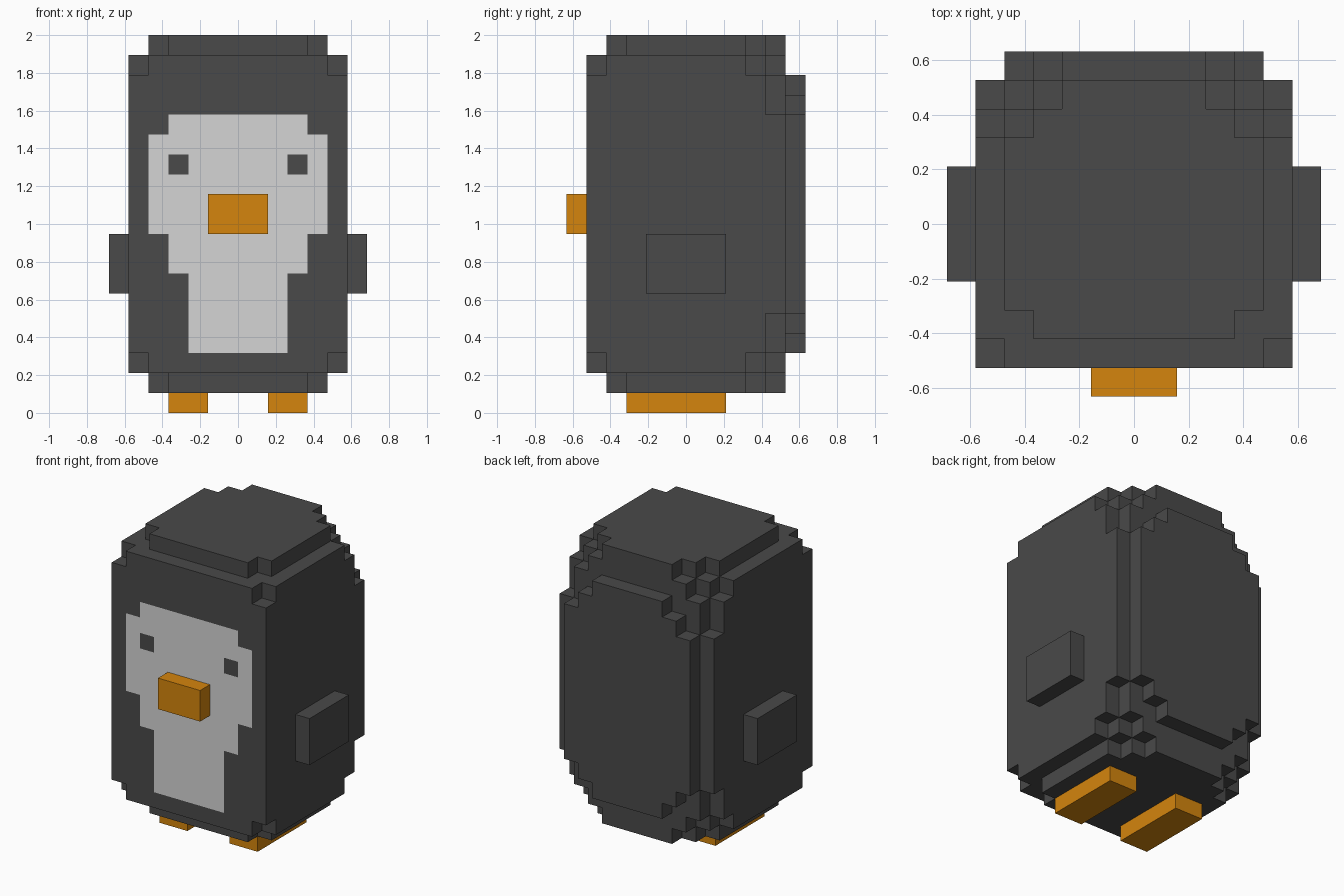
import bpy, bmesh, math
from mathutils import Vector

if "Cube" in bpy.data.objects:
    bpy.data.objects.remove(bpy.data.objects["Cube"])

U = 2 / 19  # size of one block


def material(name, rgb):
    m = bpy.data.materials.new(name)
    m.diffuse_color = (*rgb, 1)
    m.use_nodes = True
    m.node_tree.nodes["Principled BSDF"].inputs["Base Color"].default_value = m.diffuse_color
    return m


DARK = material("charcoal", (0.067, 0.067, 0.067))
WHITE = material("pale_grey", (0.66, 0.66, 0.66))
ORANGE = material("orange", (0.66, 0.235, 0.004))


def finish(name, bm, mats):
    mesh = bpy.data.meshes.new(name)
    bm.to_mesh(mesh)
    bm.free()
    for m in mats:
        mesh.materials.append(m)
    ob = bpy.data.objects.new(name, mesh)
    bpy.context.collection.objects.link(ob)
    return ob


def box(name, lo, hi, mat):
    """Box between two corners given in block units."""
    bm = bmesh.new()
    bmesh.ops.create_cube(bm, size=1)
    for v in bm.verts:
        v.co = [(l + (c + 0.5) * (h - l)) * U for c, l, h in zip(v.co, lo, hi)]
    return finish(name, bm, [mat])


# Blocks trimmed from each end of a column, by distance from the side (row)
# and from the back or front (column)
BACK = [[99, 4, 2, 1], [4, 2, 1, 0], [3, 1, 0, 0], [2, 0, 0, 0]]
FRONT = [[2, 1, 1], [1, 1, 0], [1, 0, 0]]


def solid(i, j, k):
    if not (-5 <= i <= 5 and -5 <= j <= 5 and 1 <= k <= 18):
        return False
    side, back, front = 5 - abs(i), 5 - j, j + 5
    end = min(k - 1, 18 - k)
    return (end >= BACK[min(side, 3)][min(back, 3)]
            and end >= FRONT[min(side, 2)][min(front, 2)])


def pale(i, k):
    """Face and belly patch, minus the two eyes."""
    if abs(i) == 3 and k == 12:
        return False
    if 3 <= k < 7:
        return abs(i) <= 2
    if 9 <= k < 14:
        return abs(i) <= 4
    return 7 <= k < 15 and abs(i) <= 3


# Body: outer skin of the stepped block shape
bm = bmesh.new()
verts = {}


def corner(p):
    key = tuple(round(2 * c) for c in p)
    if key not in verts:
        verts[key] = bm.verts.new(p * U)
    return verts[key]


for i in range(-5, 6):
    for j in range(-5, 6):
        for k in range(1, 19):
            if not solid(i, j, k):
                continue
            mid = Vector((i, j + 0.5, k + 0.5))
            for axis in range(3):
                for sign in (-1, 1):
                    n, u = Vector((0, 0, 0)), Vector((0, 0, 0))
                    n[axis] = sign
                    u[(axis + 1) % 3] = 1
                    if solid(i + int(n.x), j + int(n.y), k + int(n.z)):
                        continue
                    w = n.cross(u)
                    f = bm.faces.new([corner(mid + (n + u * s + w * t) / 2) for s, t in
                                      ((-1, -1), (1, -1), (1, 1), (-1, 1))])
                    if n.y < 0 and j == -5 and pale(i, k):
                        f.material_index = 1
bmesh.ops.dissolve_limit(bm, angle_limit=math.radians(1), verts=bm.verts[:],
                         edges=bm.edges[:], delimit={'MATERIAL'})
finish("body", bm, [DARK, WHITE])

# Beak
box("beak", (-1.5, -6, 9), (1.5, -5, 11), ORANGE)

# Flippers and feet, mirrored left and right
for label, s in (("left", -1), ("right", 1)):
    x0, x1 = sorted((5.5 * s, 6.5 * s))
    box(label + "_flipper", (x0, -2, 6), (x1, 2, 9), DARK)
    x0, x1 = sorted((1.5 * s, 3.5 * s))
    box(label + "_foot", (x0, -3, 0), (x1, 2, 1), ORANGE)
